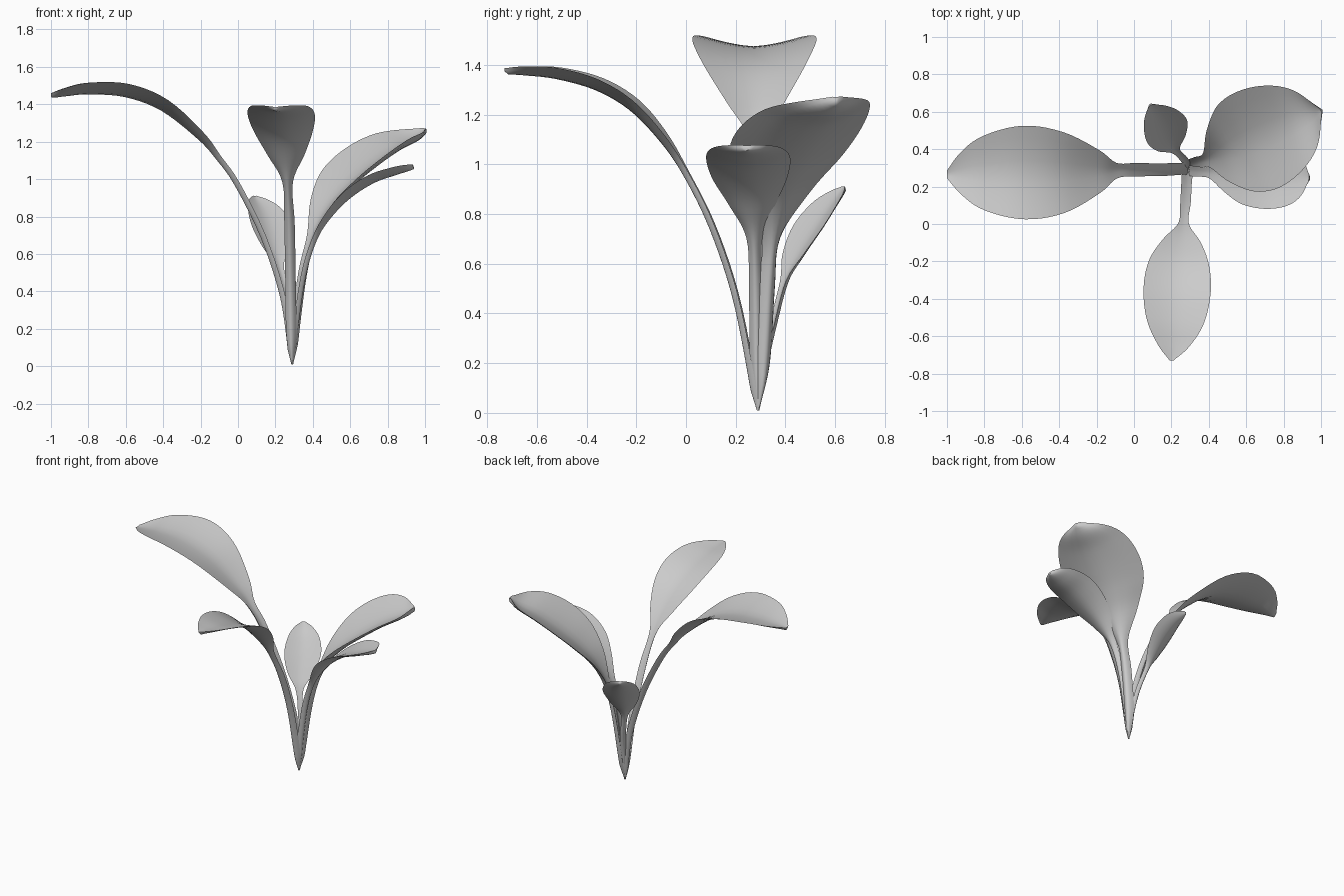
import bpy
from mathutils import Vector

cube = bpy.data.objects.get("Cube")
if cube:
    bpy.data.objects.remove(cube, do_unlink=True)

grey = bpy.data.materials.new("leaf grey")
grey.use_nodes = True
colour = (0.6, 0.6, 0.6, 1)
grey.diffuse_color = colour
grey.node_tree.nodes["Principled BSDF"].inputs["Base Color"].default_value = colour

HALF = 4      # columns on each side of the midrib
STEPS = 5     # rings between two path points


def smooth_path(points):
    """Catmull-Rom through (x, y, z, half width) points."""
    pts = [Vector(p) for p in points]
    pts = [2 * pts[0] - pts[1]] + pts + [2 * pts[-1] - pts[-2]]
    out = []
    for a, b, c, d in zip(pts, pts[1:], pts[2:], pts[3:]):
        for i in range(STEPS):
            t = i / STEPS
            out.append(0.5 * (2 * b + (c - a) * t + (2 * a - 5 * b + 4 * c - d) * t * t
                              + (3 * b - a - 3 * c + d) * t ** 3))
    return out + [pts[-2]]


def leaf(name, points, cup, thick=0.022, roll=0.0):
    """Sweep a cupped lens section along the stem and blade."""
    path = smooth_path(points)
    spine = [p.to_3d() for p in path]
    out_dir = spine[-1] - spine[0]
    side = Vector((-out_dir.y, out_dir.x, 0)).normalized()
    side = (side + Vector((0, 0, roll))).normalized()
    us = [i / HALF for i in range(-HALF, HALF + 1)]
    ring = [(u, 0) for u in us] + [(u, 1) for u in us[-2:0:-1]]
    verts, faces, n = [], [], len(ring)
    for i, p in enumerate(spine):
        tangent = spine[min(i + 1, len(spine) - 1)] - spine[max(i - 1, 0)]
        normal = tangent.cross(side).normalized()
        width = max(path[i].w, 0.003)
        depth = min(thick, width)
        for u, under in ring:
            lift = cup * width * abs(u) ** 1.5 - under * depth * (1 - u * u)
            verts.append(p + side * width * u + normal * lift)
    for r in range(len(spine) - 1):
        for k in range(n):
            a, b = r * n + k, r * n + (k + 1) % n
            faces.append((a, b, b + n, a + n))
    faces.append(tuple(reversed(range(n))))
    faces.append(tuple(range(len(verts) - n, len(verts))))
    mesh = bpy.data.meshes.new(name)
    mesh.from_pydata(verts, [], faces)
    mesh.materials.append(grey)
    obj = bpy.data.objects.new(name, mesh)
    bpy.context.collection.objects.link(obj)
    bpy.ops.object.select_all(action="DESELECT")
    obj.select_set(True)
    bpy.context.view_layer.objects.active = obj
    bpy.ops.object.mode_set(mode="EDIT")
    bpy.ops.mesh.select_all(action="SELECT")
    bpy.ops.mesh.normals_make_consistent(inside=False)
    bpy.ops.object.mode_set(mode="OBJECT")
    bpy.ops.object.shade_smooth_by_angle(angle=1.0)


# Long leaf arching to the right
leaf("long_right_leaf", [
    (.29, .29, .01, .005), (.28, .295, .16, .03), (.24, .295, .4, .032), (.14, .29, .7, .034),
    (0, .29, .98, .036), (-.1, .285, 1.12, .042), (-.2, .28, 1.23, .115), (-.4, .275, 1.385, .217),
    (-.6, .275, 1.46, .25), (-.8, .272, 1.475, .2), (-.92, .27, 1.465, .115), (-1, .265, 1.455, .02)], .2)

# Leaf arching to the front
leaf("front_leaf", [
    (.29, .29, .01, .005), (.285, .27, .16, .027), (.28, .205, .48, .028), (.275, .11, .76, .028),
    (.265, 0, .98, .028), (.255, -.1, 1.12, .1), (.24, -.22, 1.24, .16), (.23, -.36, 1.32, .18),
    (.22, -.52, 1.365, .155), (.21, -.65, 1.38, .085), (.2, -.73, 1.385, .01)], .16)

# Broad leaf to the back left
leaf("broad_left_leaf", [
    (.29, .29, .01, .005), (.305, .31, .2, .034), (.345, .328, .5, .036), (.395, .345, .7, .042),
    (.475, .375, .86, .15), (.58, .42, .98, .25), (.7, .47, 1.08, .28), (.83, .53, 1.17, .245),
    (.94, .58, 1.225, .15), (1, .605, 1.27, .015)], .24, .026, .05)

# Medium leaf to the left
leaf("left_leaf", [
    (.29, .29, .01, .005), (.3, .285, .2, .027), (.345, .28, .5, .027), (.41, .275, .7, .032),
    (.5, .265, .83, .095), (.6, .255, .925, .15), (.72, .25, 1, .17), (.83, .245, 1.04, .15),
    (.9, .245, 1.062, .1), (.935, .245, 1.075, .02)], .14)

# Small leaf to the back right
leaf("small_back_leaf", [
    (.29, .29, .01, .005), (.285, .31, .18, .02), (.265, .35, .36, .02), (.222, .395, .53, .024),
    (.195, .445, .63, .085), (.168, .51, .735, .122), (.135, .57, .825, .105),
    (.105, .612, .88, .06), (.088, .635, .91, .01)], .22, .018)
